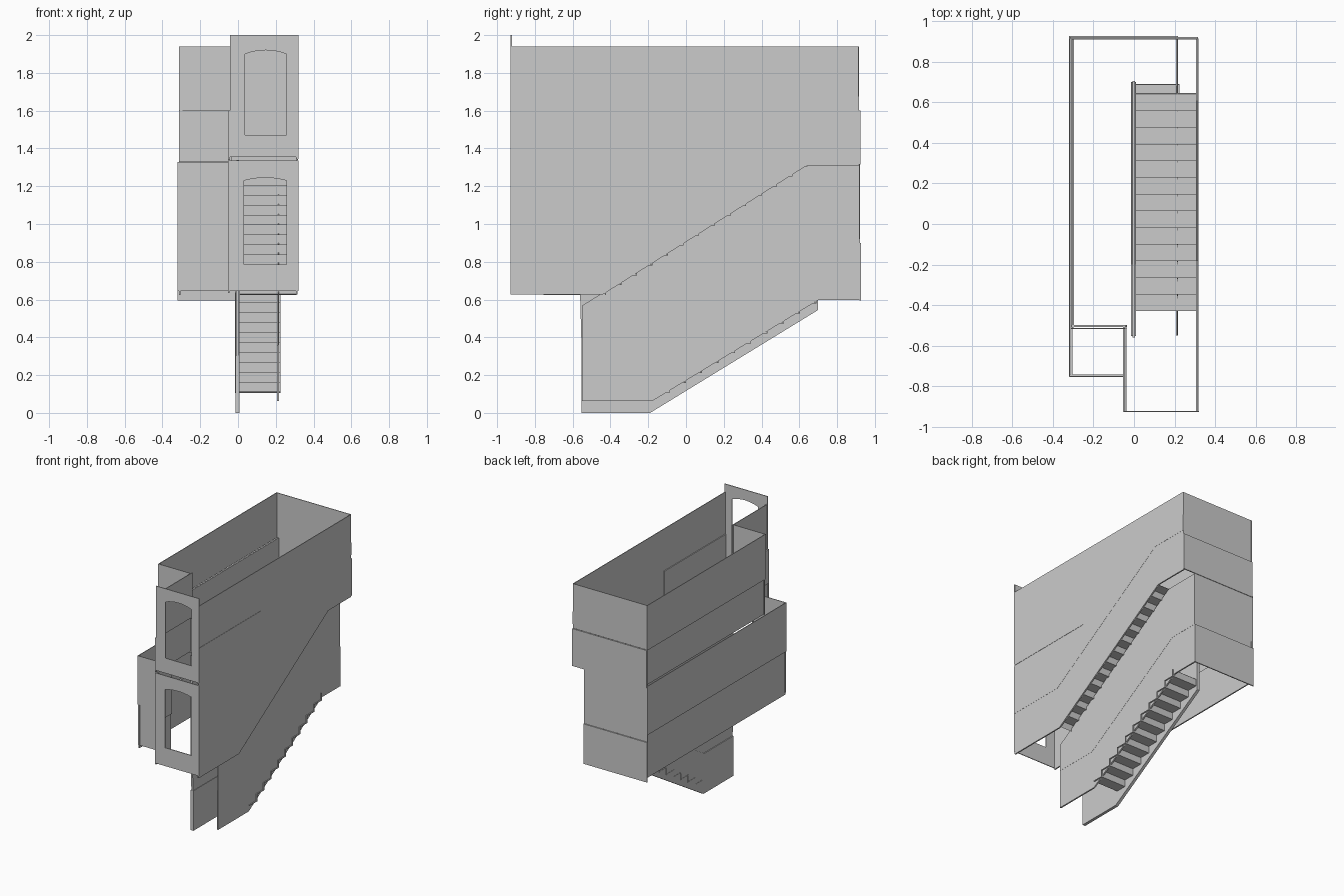
import bpy, bmesh, math

if "Cube" in bpy.data.objects:
    bpy.data.objects.remove(bpy.data.objects["Cube"])

def slab(name, axis, a, b, pts):
    """Extrude an outline from a to b. axis 'x': pts are (y, z); axis 'y': pts are (x, z)."""
    bm = bmesh.new()
    def co(d, p):
        return (d, p[0], p[1]) if axis == 'x' else (p[0], d, p[1])
    n = len(pts)
    va = [bm.verts.new(co(a, p)) for p in pts]
    vb = [bm.verts.new(co(b, p)) for p in pts]
    bm.faces.new(va)
    bm.faces.new(vb[::-1])
    for i in range(n):
        j = (i + 1) % n
        bm.faces.new((va[j], va[i], vb[i], vb[j]))
    bmesh.ops.recalc_face_normals(bm, faces=bm.faces)
    me = bpy.data.meshes.new(name)
    bm.to_mesh(me)
    bm.free()
    ob = bpy.data.objects.new(name, me)
    bpy.context.collection.objects.link(ob)
    return ob

def rect(u0, u1, z0, z1):
    return [(u0, z0), (u1, z0), (u1, z1), (u0, z1)]

def panelled(name, axis, p, step, u0, u1, z0, zm, z1):
    """Straight wall: thin upper face at p, lower panelling stepped sideways."""
    t = math.copysign(0.005, step)
    slab(name + "_upper", axis, p, p + t, rect(u0, u1, zm, z1))
    slab(name + "_panelling", axis, p + step * 0.4, p + step, rect(u0, u1, z0, zm))

def stairs(name, x0, x1, y, z, run, rise, n, riser_first):
    """Folded sheet of treads and risers."""
    top = [(y, z)]
    for _ in range(n):
        for is_riser in ((True, False) if riser_first else (False, True)):
            if is_riser:
                z += rise
            else:
                y += run
            top.append((y, z))
    under = [(a + 0.006, b - 0.006) for a, b in reversed(top)]
    slab(name, 'x', x0, x1, top + under)

def arch_panel(name, x0, x1, z0, z1, o0, o1, s0, spring, crown):
    """End wall with a shallow arched opening, built as two halves."""
    c = (o0 + o1) / 2
    for side, edge, o in (("left", x0, o0), ("right", x1, o1)):
        arc = [(c + (o - c) * math.sin(k * math.pi / 12),
                spring + (crown - spring) * (1 - math.sin(k * math.pi / 12) ** 2))
               for k in range(7)]
        slab(f"{name}_{side}", 'y', -0.928, -0.922,
             [(c, z0), (edge, z0), (edge, z1), (c, z1)] + arc + [(o, s0), (c, s0)])

# Front end walls with arched openings
arch_panel("upper_front_wall", -0.042, 0.32, 1.355, 2.0, 0.038, 0.256, 1.47, 1.90, 1.92)
arch_panel("lower_front_wall", -0.052, 0.32, 0.645, 1.335, 0.033, 0.256, 0.785, 1.23, 1.245)

# Top storey walls
panelled("top_left_wall", 'x', -0.313, 0.018, -0.51, 0.915, 1.33, 1.597, 1.94)
panelled("top_back_wall", 'y', 0.909, 0.014, -0.313, 0.315, 1.315, 1.6, 1.94)
panelled("top_hall_front_wall", 'y', -0.517, 0.02, -0.313, -0.035, 1.33, 1.597, 1.94)
panelled("top_return_wall", 'x', -0.036, -0.018, -0.925, -0.50, 1.34, 1.6, 1.94)

# Middle storey walls
panelled("middle_left_wall", 'x', -0.32, 0.016, -0.755, 0.92, 0.625, 0.955, 1.328)
panelled("middle_back_wall", 'y', 0.914, 0.013, -0.32, 0.218, 0.595, 0.9, 1.328)
panelled("middle_hall_front_wall", 'y', -0.755, 0.012, -0.32, -0.045, 0.645, 0.955, 1.328)
panelled("middle_return_wall", 'x', -0.038, -0.016, -0.925, -0.745, 0.635, 0.955, 1.335)

# Outer right wall, following the upper flight
mid = [(0.915, 1.63), (0.61, 1.63), (-0.46, 0.955), (-0.928, 0.955)]
slab("right_wall_upper", 'x', 0.312, 0.317, [(-0.928, 1.94), (0.912, 1.94)] + mid)
slab("right_wall_panelling", 'x', 0.306, 0.316,
     [(-0.928, 0.627), (-0.44, 0.627), (0.64, 1.31), (0.915, 1.31)] + mid)
slab("right_wall_top_storey_panelling", 'x', 0.306, 0.319, rect(-0.925, -0.18, 1.345, 1.62))

# Right wall of the lower flight
mid = [(0.92, 0.9), (0.68, 0.9), (-0.2, 0.36), (-0.55, 0.36)]
slab("lower_right_wall_upper", 'x', 0.213, 0.218,
     [(-0.55, 0.568), (0.64, 1.31), (0.917, 1.31)] + mid)
slab("lower_right_wall_panelling", 'x', 0.206, 0.217,
     [(-0.55, 0.062), (-0.18, 0.062), (0.70, 0.597), (0.925, 0.597)] + mid)

# Spine wall between stairs and hall
mid = [(0.70, 0.86), (-0.2, 0.305), (-0.552, 0.305)]
slab("spine_wall_upper", 'x', -0.008, 0.006,
     [(-0.56, 0.6), (-0.56, 1.34), (0.705, 1.34)] + mid)
slab("spine_wall_panelling", 'x', -0.014, 0.009,
     [(-0.552, 0), (-0.19, 0), (0.70, 0.545)] + mid)

# Stair flights
stairs("upper_flight", 0.008, 0.309, -0.43, 0.63, 0.0823, 0.0523, 13, True)
stairs("lower_flight", -0.016, 0.224, -0.18, 0.112, 0.0865, 0.0525, 10, False)
